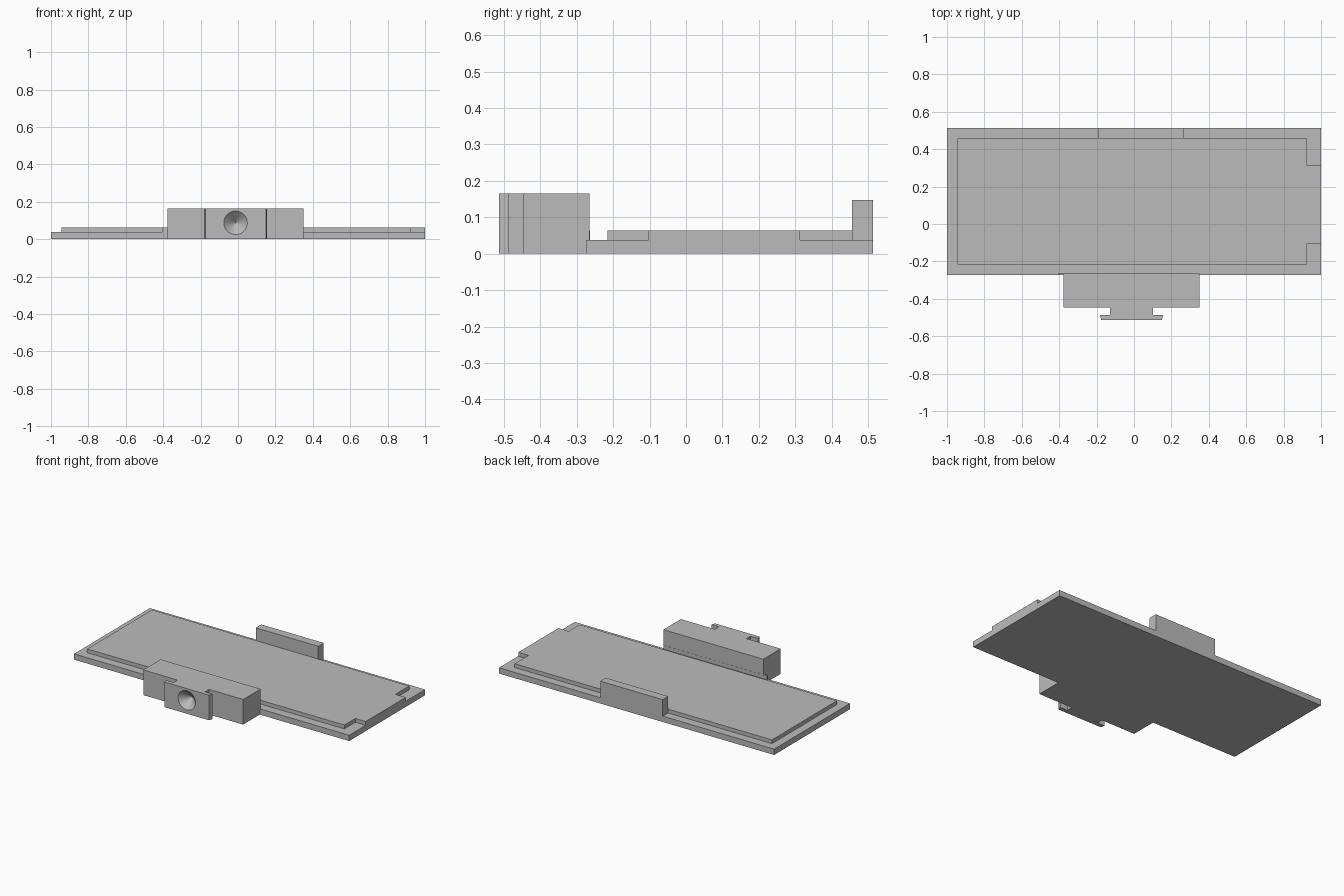
import bpy, bmesh
from math import pi

cube = bpy.data.objects.get("Cube")
if cube:
    bpy.data.objects.remove(cube, do_unlink=True)

grey = bpy.data.materials.new("plain grey")
grey.use_nodes = True
colour = (0.5, 0.5, 0.5, 1)
grey.diffuse_color = colour
grey.node_tree.nodes["Principled BSDF"].inputs["Base Color"].default_value = colour


def prism(name, outline, z0, z1):
    """Extrude a flat outline upwards from z0 to z1."""
    bm = bmesh.new()
    face = bm.faces.new([bm.verts.new((x, y, z0)) for x, y in outline])
    ext = bmesh.ops.extrude_face_region(bm, geom=[face])
    top = [v for v in ext["geom"] if isinstance(v, bmesh.types.BMVert)]
    bmesh.ops.translate(bm, verts=top, vec=(0, 0, z1 - z0))
    bmesh.ops.recalc_face_normals(bm, faces=bm.faces)
    mesh = bpy.data.meshes.new(name)
    bm.to_mesh(mesh)
    bm.free()
    mesh.materials.append(grey)
    obj = bpy.data.objects.new(name, mesh)
    bpy.context.scene.collection.objects.link(obj)
    return obj


def box(name, x0, x1, y0, y1, z0, z1):
    return prism(name, [(x0, y0), (x1, y0), (x1, y1), (x0, y1)], z0, z1)


FRONT, BACK = -0.274, 0.513
STEP, DECK = 0.038, 0.063

# Base plate and the raised deck, whose middle reaches the left edge
box("base_plate", -1, 1, FRONT, BACK, 0, STEP)
prism("raised_deck", [(-0.945, -0.216), (0.925, -0.216), (0.925, -0.103), (1, -0.103),
                      (1, 0.313), (0.925, 0.313), (0.925, 0.457), (-0.945, 0.457)],
      STEP, DECK)

# Upright tab on the back edge
box("back_tab", -0.19, 0.264, 0.456, BACK, STEP, 0.147)

# Front block with its T-shaped mount, and the small lip behind it
MID = -0.013
half = [(0.363, -0.265), (0.363, -0.446), (0.115, -0.446),
        (0.115, -0.487), (0.169, -0.487), (0.162, -0.513)]
outline = [(MID + x, y) for x, y in half] + [(MID - x, y) for x, y in reversed(half)]
block = prism("mount_block", outline, 0, 0.165)
box("block_lip", -0.405, 0.337, FRONT, -0.264, STEP, DECK)

# Conical recess in the front of the mount
bpy.ops.mesh.primitive_cone_add(vertices=32, radius1=0.126, radius2=0, depth=0.12,
                                location=(MID, -0.513, 0.088), rotation=(-pi / 2, 0, 0))
cutter = bpy.context.object
cutter.name = "recess_cutter"
cutter.data.materials.append(grey)
cutter.hide_render = True
cutter.hide_viewport = True
cut = block.modifiers.new("recess", "BOOLEAN")
cut.operation = "DIFFERENCE"
cut.solver = "EXACT"
cut.object = cutter
